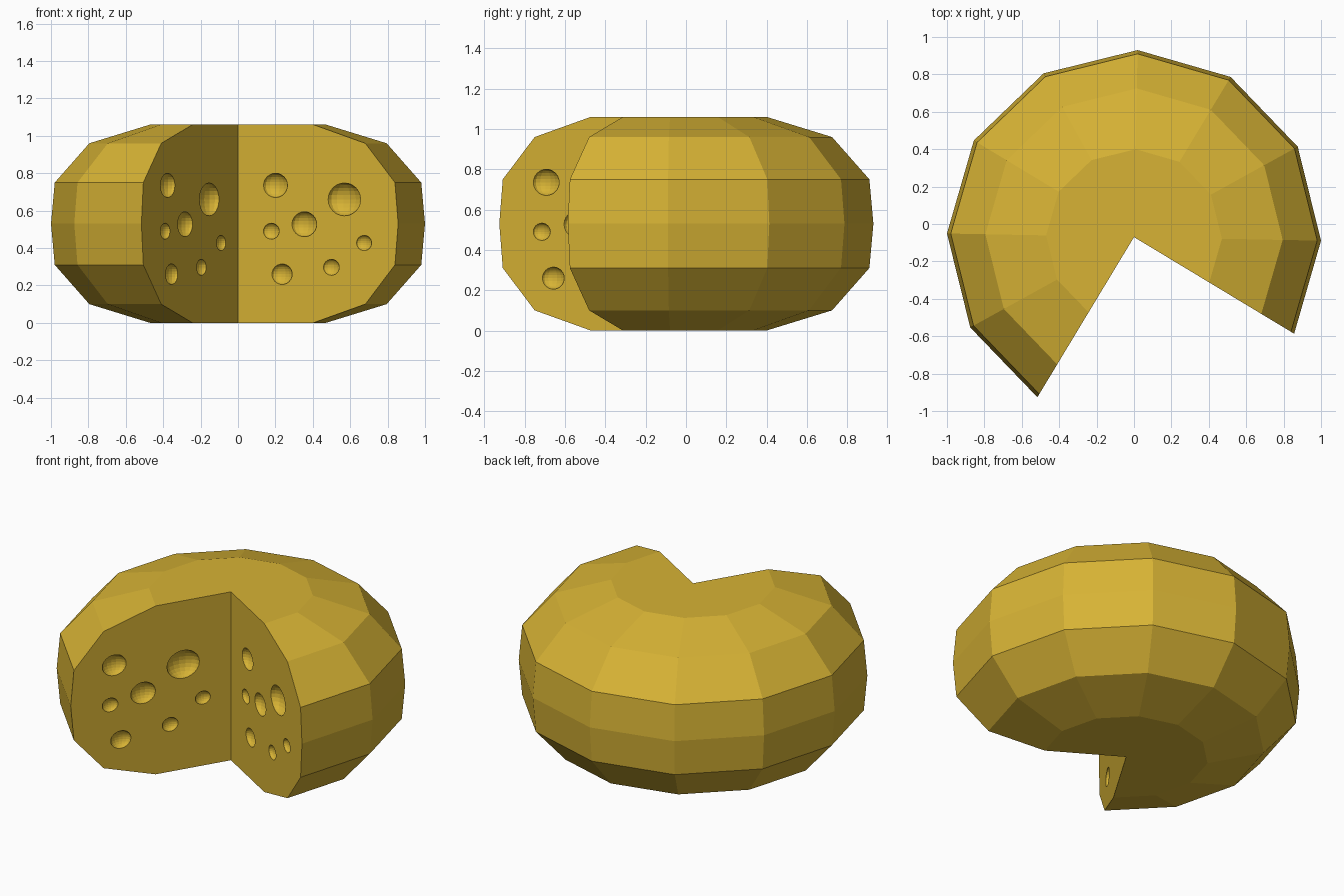
import bpy, bmesh, math
from mathutils import Matrix, Vector

if "Cube" in bpy.data.objects:
    bpy.data.objects.remove(bpy.data.objects["Cube"])

CY = -0.07                      # wheel axis sits slightly forward
A0, STEP, N = math.radians(-31.1), math.radians(30), 9
A1 = A0 + STEP * N

cheese = bpy.data.materials.new("cheese yellow")
cheese.diffuse_color = (0.68, 0.45, 0.035, 1)
cheese.use_nodes = True
cheese.node_tree.nodes["Principled BSDF"].inputs["Base Color"].default_value = cheese.diffuse_color


def make_object(name, bm):
    bmesh.ops.recalc_face_normals(bm, faces=bm.faces)
    me = bpy.data.meshes.new(name)
    bm.to_mesh(me)
    bm.free()
    me.materials.append(cheese)
    ob = bpy.data.objects.new(name, me)
    bpy.context.collection.objects.link(ob)
    return ob


# Cheese wheel: profile swept through 270 degrees, closed by two cut faces
profile = [(0.47, 0), (0.795, 0.10), (0.98, 0.31), (1.0, 0.53),
           (0.98, 0.75), (0.795, 0.96), (0.47, 1.06)]
bm = bmesh.new()
low = bm.verts.new((0, CY, 0))
high = bm.verts.new((0, CY, 1.06))
cols = []
for i in range(N + 1):
    a = A0 + i * STEP
    cols.append([bm.verts.new((r * math.cos(a), CY + r * math.sin(a), z)) for r, z in profile])
for c, d in zip(cols, cols[1:]):
    for k in range(len(profile) - 1):
        bm.faces.new((c[k], d[k], d[k + 1], c[k + 1]))
bm.faces.new([low] + [c[0] for c in cols])
bm.faces.new([high] + [c[-1] for c in cols])
for c in (cols[0], cols[-1]):
    bm.faces.new([low] + c + [high])
wheel = make_object("cheese_wheel", bm)

# Round holes: (distance from axis, height, radius), repeated on both cut faces
holes = [(0.234, 0.735, 0.065), (0.664, 0.66, 0.088), (0.414, 0.527, 0.067),
         (0.208, 0.49, 0.043), (0.275, 0.26, 0.055), (0.583, 0.297, 0.043),
         (0.787, 0.427, 0.041)]
bm = bmesh.new()
for a, side, flip in ((A0, -1, False), (A1, 1, True)):
    along = Vector((math.cos(a), math.sin(a), 0))
    out = Vector((-math.sin(a), math.cos(a), 0)) * side
    rot = Matrix.Rotation(a, 4, 'Z')
    for r, z, s in holes:
        d = 0.962 - r if flip else r
        p = along * d + out * 0.002 + Vector((0, CY, z))
        m = Matrix.Translation(p) @ rot @ Matrix.Diagonal((1.16 * s, 0.7 * s, s, 1))
        bmesh.ops.create_uvsphere(bm, u_segments=16, v_segments=12, radius=1, matrix=m)
cutter = make_object("hole_cutter", bm)
cutter.hide_render = True

mod = wheel.modifiers.new("holes", 'BOOLEAN')
mod.operation = 'DIFFERENCE'
mod.solver = 'EXACT'
mod.object = cutter
bpy.context.view_layer.objects.active = wheel
wheel.select_set(True)
bpy.ops.object.modifier_apply(modifier=mod.name)
bpy.data.objects.remove(cutter)
